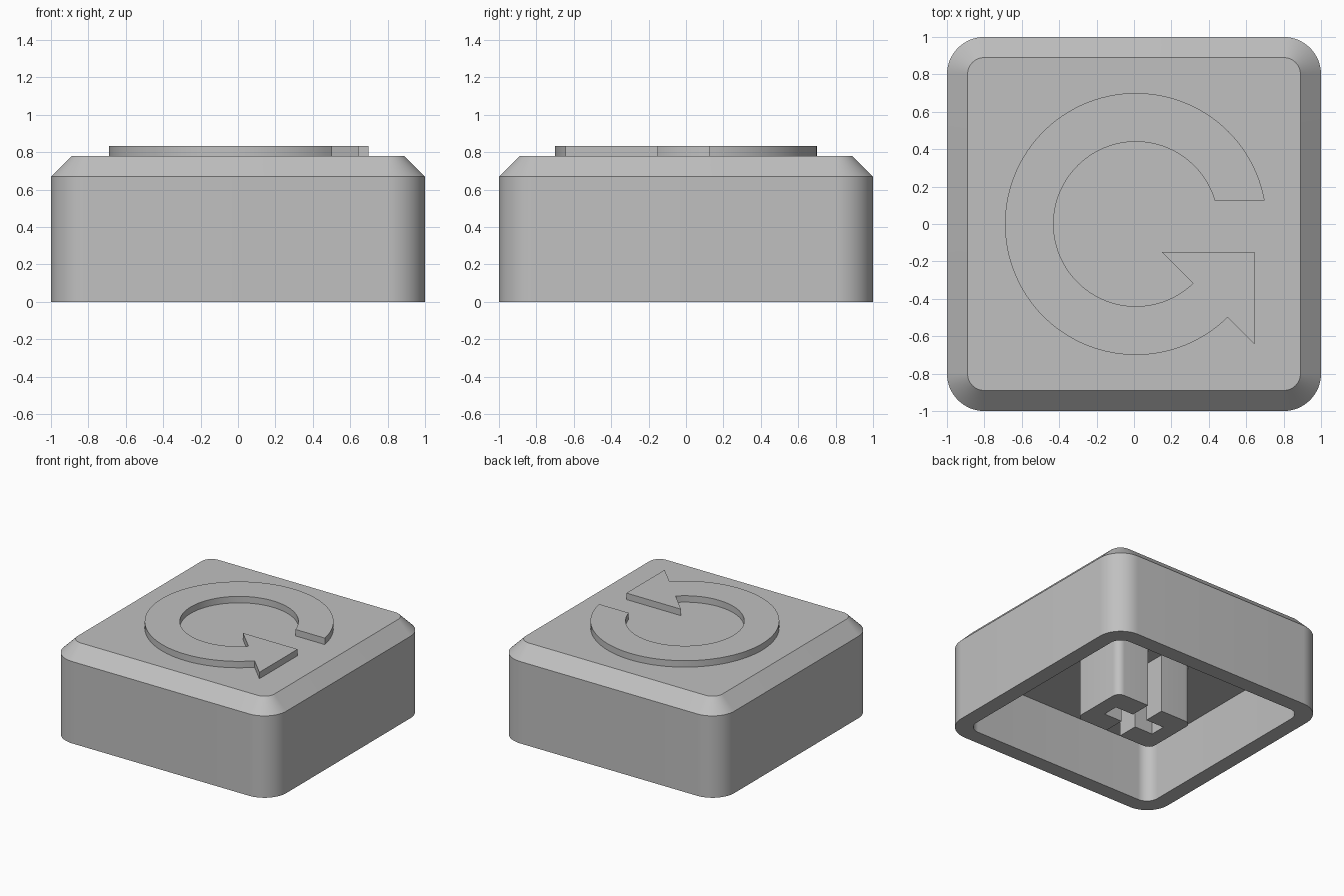
import bpy
import bmesh
from math import cos, sin, pi, asin, atan2, radians

cube = bpy.data.objects.get("Cube")
if cube:
    bpy.data.objects.remove(cube, do_unlink=True)

grey = bpy.data.materials.new("plain_grey")
grey.use_nodes = True
grey.diffuse_color = (0.53, 0.53, 0.53, 1)
grey.node_tree.nodes["Principled BSDF"].inputs["Base Color"].default_value = grey.diffuse_color


def arc(cx, cy, r, start, end, steps):
    """Points along a circular arc, both ends included."""
    angles = [start + (end - start) * i / steps for i in range(steps + 1)]
    return [(cx + r * cos(a), cy + r * sin(a)) for a in angles]


def rounded_square(half, r):
    """Outline of a square with round corners."""
    c = half - r
    points = []
    for i, (sx, sy) in enumerate([(1, 1), (-1, 1), (-1, -1), (1, -1)]):
        points += arc(c * sx, c * sy, r, i * pi / 2, (i + 1) * pi / 2, 16)
    return points


def loft(name, rings):
    """Closed solid skinned through (outline, z) rings and capped at both ends."""
    bm = bmesh.new()
    loops = [[bm.verts.new((x, y, z)) for x, y in outline] for outline, z in rings]
    for low, high in zip(loops, loops[1:]):
        n = len(low)
        for i in range(n):
            j = (i + 1) % n
            bm.faces.new((low[i], low[j], high[j], high[i]))
    bm.faces.new(loops[0][::-1])
    bm.faces.new(loops[-1])
    bmesh.ops.recalc_face_normals(bm, faces=bm.faces)
    mesh = bpy.data.meshes.new(name)
    bm.to_mesh(mesh)
    bm.free()
    mesh.materials.append(grey)
    obj = bpy.data.objects.new(name, mesh)
    bpy.context.collection.objects.link(obj)
    bpy.ops.object.select_all(action='DESELECT')
    obj.select_set(True)
    bpy.context.view_layer.objects.active = obj
    bpy.ops.object.shade_smooth_by_angle(angle=radians(30))
    return obj


# Hollow cap: cavity ceiling, inner wall, bottom rim, outer wall, chamfer, top
CEILING, SHOULDER, TOP = 0.48, 0.67, 0.78
cavity = rounded_square(0.875, 0.1)
outer = rounded_square(1.0, 0.2)
loft("cap_shell", [(cavity, CEILING), (cavity, 0), (outer, 0),
                   (outer, SHOULDER), (rounded_square(0.89, 0.09), TOP)])

# Raised circular arrow: ring with a gap, ending in a triangular head
R_OUT, R_IN, CX, GAP_Y = 0.70, 0.44, 0.01, 0.125
head_out = atan2(-0.5, 0.49) + 2 * pi
head_in = atan2(-0.315, 0.305) + 2 * pi
arrow = arc(CX, 0, R_OUT, asin(GAP_Y / R_OUT), head_out, 96)
arrow += [(0.645, -0.645), (0.645, -0.15), (0.15, -0.15)]
arrow += arc(CX, 0, R_IN, head_in, asin(GAP_Y / R_IN), 96)
loft("circular_arrow", [(arrow, TOP - 0.01), (arrow, 0.833)])

# Mounting stem: two mirrored halves around a cross-shaped socket
HX, HY, R, SLOT, ARM = 0.355, 0.24, 0.06, 0.065, 0.23
half = [(SLOT, -HY)]
half += arc(HX - R, R - HY, R, -pi / 2, 0, 8)
half += arc(HX - R, HY - R, R, 0, pi / 2, 8)
half += [(SLOT, HY), (SLOT, SLOT), (ARM, SLOT), (ARM, -SLOT), (SLOT, -SLOT)]
stem = loft("mounting_stem", [(half, 0), (half, CEILING + 0.01)])
stem.modifiers.new("mirror", 'MIRROR').use_axis = (True, False, False)
